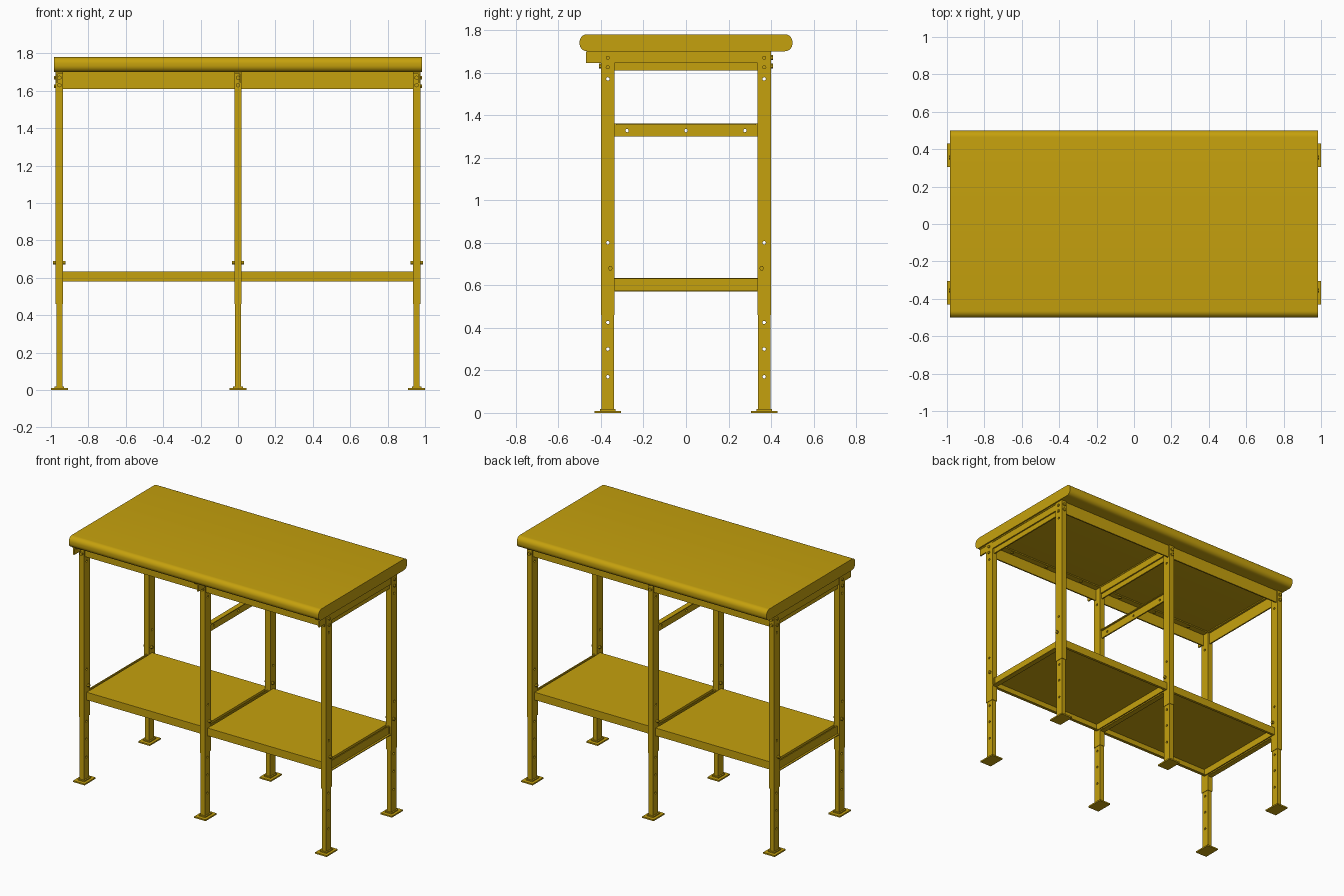
import bpy, bmesh, math
from mathutils import Matrix, Vector

cube = bpy.data.objects.get("Cube")
if cube:
    bpy.data.objects.remove(cube, do_unlink=True)

paint = bpy.data.materials.new("mustard_yellow")
paint.use_nodes = True
COLOUR = (0.56, 0.355, 0.004, 1)
paint.diffuse_color = COLOUR
paint.node_tree.nodes["Principled BSDF"].inputs["Base Color"].default_value = COLOUR


def add_box(bm, x0, x1, y0, y1, z0, z1):
    mid = Vector(((x0 + x1) / 2, (y0 + y1) / 2, (z0 + z1) / 2))
    size = Matrix.Diagonal((abs(x1 - x0), abs(y1 - y0), abs(z1 - z0), 1))
    return bmesh.ops.create_cube(bm, size=1, matrix=Matrix.Translation(mid) @ size)["verts"]


def add_cyl(bm, centre, axis, radius, length, sides=12):
    turn = Vector((0, 0, 1)).rotation_difference(Vector(axis)).to_matrix().to_4x4()
    bmesh.ops.create_cone(bm, cap_ends=True, segments=sides, radius1=radius, radius2=radius,
                          depth=length, matrix=Matrix.Translation(centre) @ turn)


def finish(name, bm):
    mesh = bpy.data.meshes.new(name)
    bm.to_mesh(mesh)
    bm.free()
    mesh.materials.append(paint)
    obj = bpy.data.objects.new(name, mesh)
    bpy.context.collection.objects.link(obj)
    return obj


def boxes(name, *parts):
    bm = bmesh.new()
    for p in parts:
        add_box(bm, *p)
    return finish(name, bm)


def drill(obj, points, axis=(1, 0, 0)):
    """Cut round bolt holes through a part."""
    bm = bmesh.new()
    for p in points:
        add_cyl(bm, p, axis, 0.008, 0.2)
    cutter = finish("hole_cutter", bm)
    cutter.hide_render = True
    mod = obj.modifiers.new("holes", 'BOOLEAN')
    mod.operation, mod.object, mod.solver = 'DIFFERENCE', cutter, 'EXACT'
    bpy.context.view_layer.update()
    graph = bpy.context.evaluated_depsgraph_get()
    mesh = bpy.data.meshes.new_from_object(obj.evaluated_get(graph))
    obj.modifiers.clear()
    obj.data = mesh
    bpy.data.objects.remove(cutter, do_unlink=True)


# Worktop with rounded front and back edges
bm = bmesh.new()
add_box(bm, -0.985, 0.985, -0.5, 0.5, 1.70, 1.78)
long_edges = [e for e in bm.edges if abs(e.verts[0].co.x - e.verts[1].co.x) > 1]
bmesh.ops.bevel(bm, geom=long_edges, offset=0.035, segments=8, profile=0.5, affect='EDGES')
worktop = finish("worktop", bm)
bpy.ops.object.select_all(action='DESELECT')
worktop.select_set(True)
bpy.context.view_layer.objects.active = worktop
bpy.ops.object.shade_smooth_by_angle(angle=math.radians(35))

LEG_X = {"left": 0.955, "centre": 0.0, "right": -0.955}
LEG_Y = {"front": -0.3675, "back": 0.3675}

for side, x in LEG_X.items():
    out = -1 if x < 0 else 1                      # outward direction of this frame
    for end, y in LEG_Y.items():
        s = 1 if y > 0 else -1
        tag = f"{end}_{side}"
        # Outer sleeve and sliding lower leg
        upper = boxes(f"upper_leg_{tag}", (x - 0.02, x + 0.02, y - 0.0325, y + 0.0325, 0.46, 1.70))
        drill(upper, [(x, y, 0.80), (x, y, 1.57)])
        lower = boxes(f"lower_leg_{tag}", (x - 0.0165, x + 0.0165, y - 0.029, y + 0.029, 0.01, 0.47))
        drill(lower, [(x, y, z) for z in (0.17, 0.30, 0.425)])
        # Foot plate with a weld collar
        boxes(f"foot_{tag}", (x - 0.045, x + 0.045, y - 0.062, y + 0.062, 0, 0.01),
              (x - 0.026, x + 0.026, y - 0.037, y + 0.037, 0.01, 0.018))
        # Bolts near the worktop and at the shelf
        bm = bmesh.new()
        for z in (1.63, 1.67):
            add_cyl(bm, (x, y + s * 0.035, z), (0, 1, 0), 0.012, 0.014, 6)
        for d in (-1, 1):
            add_cyl(bm, (x + d * 0.022, y - s * 0.012, 0.68), (1, 0, 0), 0.011, 0.022, 6)
        if x:
            for z in (1.625, 1.67):
                add_cyl(bm, (x + out * 0.022, y, z), (1, 0, 0), 0.01, 0.014, 6)
        finish(f"bolts_{tag}", bm)

    # Worktop support angle, overhanging at the front
    web = x + out * 0.012
    boxes(f"worktop_support_{side}",
          (web - 0.005, web + 0.005, -0.47, 0.335, 1.645, 1.70),
          (x - 0.02, x + 0.02, -0.47, 0.335, 1.692, 1.70))
    # Upper and shelf level cross rails with end tabs
    boxes(f"upper_cross_rail_{side}",
          (x - 0.005, x + 0.005, -0.335, 0.335, 1.61, 1.70))
    boxes(f"shelf_cross_rail_{side}",
          (x - 0.004, x + 0.004, -0.335, 0.335, 0.57, 0.632),
          (x - 0.018, x + 0.018, -0.335, 0.335, 0.57, 0.576),
          (x + 0.004, x + 0.01, -0.335, -0.325, 0.58, 0.63),
          (x + 0.004, x + 0.01, 0.325, 0.335, 0.58, 0.63))

# Centre brace between the middle legs
brace = boxes("centre_brace", (-0.005, 0.005, -0.335, 0.335, 1.30, 1.36))
drill(brace, [(0, y, 1.327) for y in (-0.277, 0, 0.277)])
boxes("centre_brace_flange", (-0.018, 0.018, -0.33, 0.33, 1.354, 1.36))

for side, a, b in (("left", 0.02, 0.935), ("right", -0.935, -0.02)):
    # Long rails under the worktop
    for end, s in (("front", -1), ("back", 1)):
        boxes(f"{end}_rail_{side}", (a, b, s * 0.38, s * 0.39, 1.61, 1.70),
              (a, b, s * 0.335, s * 0.385, 1.692, 1.70))
        bm = bmesh.new()
        for i in range(3):
            add_cyl(bm, (a + (b - a) * (i + 0.5) / 3, s * 0.355, 1.69), (0, 0, 1), 0.01, 0.01, 8)
        finish(f"{end}_rail_screws_{side}", bm)
    # Shelf tray with a folded rim
    boxes(f"shelf_{side}", (a, b, -0.37, 0.37, 0.627, 0.635),
          (a, b, -0.37, -0.362, 0.58, 0.63), (a, b, 0.362, 0.37, 0.58, 0.63),
          (a, a + 0.008, -0.365, 0.365, 0.58, 0.63), (b - 0.008, b, -0.365, 0.365, 0.58, 0.63),
          (a, b, -0.37, -0.352, 0.58, 0.586), (a, b, 0.352, 0.37, 0.58, 0.586))
